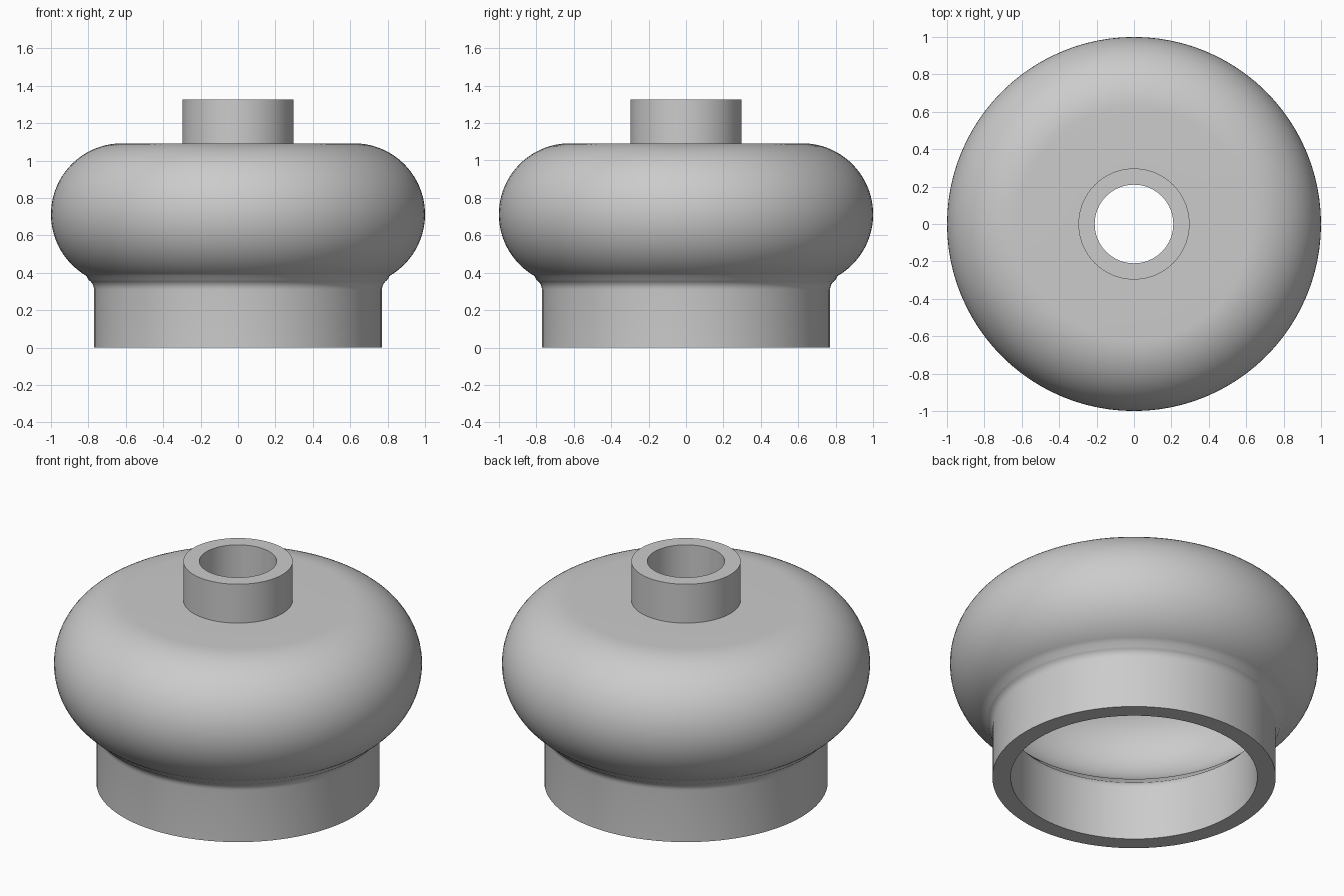
import bpy
import bmesh
from math import sin, cos, radians, tau

default = bpy.data.objects.get("Cube")
if default:
    bpy.data.objects.remove(default, do_unlink=True)

SEGMENTS = 96


def make_material(name, colour):
    mat = bpy.data.materials.new(name)
    mat.use_nodes = True
    mat.diffuse_color = colour
    mat.node_tree.nodes["Principled BSDF"].inputs["Base Color"].default_value = colour
    return mat


def arc(cr, cz, rr, rz, start, end, steps):
    """Elliptical arc in the (radius, height) plane, angles in degrees."""
    angles = [radians(start + (end - start) * i / steps) for i in range(steps + 1)]
    return [(cr + rr * cos(a), cz + rz * sin(a)) for a in angles]


def lathe(name, profile, mat):
    """Revolve a closed profile around the vertical axis."""
    bm = bmesh.new()
    verts = [bm.verts.new((r, 0, z)) for r, z in profile]
    edges = [bm.edges.new((v, verts[(i + 1) % len(verts)])) for i, v in enumerate(verts)]
    bmesh.ops.spin(bm, geom=verts + edges, cent=(0, 0, 0), axis=(0, 0, 1),
                   angle=tau, steps=SEGMENTS)
    bmesh.ops.remove_doubles(bm, verts=bm.verts, dist=0.0005)
    bmesh.ops.recalc_face_normals(bm, faces=bm.faces)
    mesh = bpy.data.meshes.new(name)
    bm.to_mesh(mesh)
    bm.free()
    mesh.materials.append(mat)
    obj = bpy.data.objects.new(name, mesh)
    bpy.context.collection.objects.link(obj)
    bpy.ops.object.select_all(action='DESELECT')
    bpy.context.view_layer.objects.active = obj
    obj.select_set(True)
    bpy.ops.object.shade_smooth_by_angle(angle=radians(30))
    return obj


grey = make_material("light grey", (0.6, 0.6, 0.6, 1))

# Outer skin: base collar, small fillet, round bulge, flat top, neck
outer = [(0.77, 0)]
outer += arc(0.83, 0.31, 0.06, 0.06, 180, 122, 5)
outer += arc(0.62, 0.712, 0.38, 0.38, -60, 90, 36)
outer += [(0.297, 1.092), (0.297, 1.325)]

# Inner skin: bore, hollow chamber, open base
inner = [(0.21, 1.325), (0.21, 0.99)]
inner += arc(0.62, 0.69, 0.29, 0.30, 90, -65, 32)
inner += arc(0.73, 0.32, 0.06, 0.06, 120, 180, 5)
inner += [(0.67, 0)]

lathe("hollow_bulb_body", outer + inner, grey)
